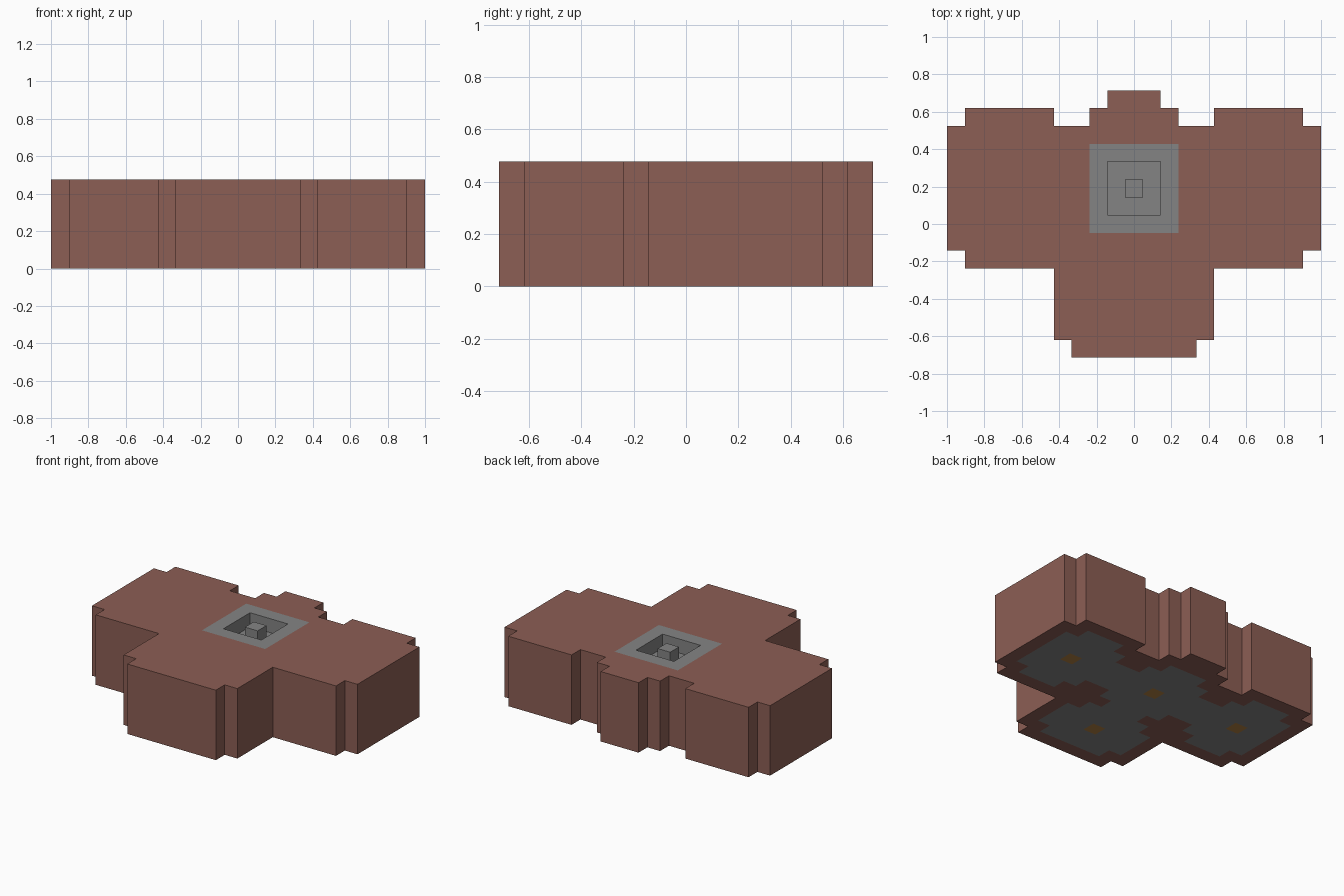
import bpy
import bmesh
from mathutils import Vector

UNIT = 2 / 21      # one block
LAYERS = 5         # blocks in height
DEPTH = 15         # blocks front to back

cube = bpy.data.objects.get("Cube")
if cube:
    bpy.data.objects.remove(cube, do_unlink=True)


def material(name, rgb):
    mat = bpy.data.materials.new(name)
    mat.use_nodes = True
    mat.diffuse_color = (*rgb, 1)
    mat.node_tree.nodes["Principled BSDF"].inputs["Base Color"].default_value = (*rgb, 1)
    return mat


BROWN, GREY, AMBER = range(3)
palette = [
    material("brown clay", (0.262, 0.112, 0.089)),
    material("stone grey", (0.231, 0.231, 0.231)),
    material("amber", (0.434, 0.212, 0.054)),
]


def rect(cx, cy, rx, ry):
    """Block cells around a centre, reaching rx and ry cells outwards."""
    return {(x, y) for x in range(cx - rx, cx + rx + 1)
            for y in range(cy - ry, cy + ry + 1)}


def build_blocks(name, cells, color_rule):
    """Skin a set of block cells with flat faces, then merge coplanar ones."""
    bm = bmesh.new()
    for cell in cells:
        for axis in range(3):
            for sign in (-1, 1):
                normal = Vector((0, 0, 0))
                normal[axis] = sign
                if tuple(int(c + n) for c, n in zip(cell, normal)) in cells:
                    continue
                u = Vector((0, 0, 0))
                u[(axis + 1) % 3] = 0.5
                v = normal.cross(u)
                centre = Vector(cell) + Vector((0, 0, 0.5)) + normal / 2
                corners = (centre - u - v, centre + u - v, centre + u + v, centre - u + v)
                face = bm.faces.new([bm.verts.new(p * UNIT) for p in corners])
                face.material_index = color_rule(cell, normal)
    bmesh.ops.remove_doubles(bm, verts=bm.verts, dist=UNIT / 100)
    bmesh.ops.dissolve_limit(bm, angle_limit=0.01, verts=bm.verts,
                             edges=bm.edges, delimit={'MATERIAL'})
    mesh = bpy.data.meshes.new(name)
    bm.to_mesh(mesh)
    bm.free()
    for mat in palette:
        mesh.materials.append(mat)
    obj = bpy.data.objects.new(name, mesh)
    bpy.context.collection.objects.link(obj)
    return obj


# Four square rooms joined by passages form the floor plan
room_centres = [(-7, 2), (0, 2), (7, 2), (0, -4)]
floor = set()
for cx, cy in room_centres:
    floor |= rect(cx, cy, 2, 2)
floor |= rect(0, 2, 7, 1) | rect(0, -4, 3, 1)
for cx in (-7, 0, 7):
    floor |= rect(cx, 2, 1, 3)
floor |= rect(0, -1, 1, 3)

# Walls surround the floor and a small doorway at the back
doorway = (0, 6)
footprint = set()
for x, y in floor | {doorway}:
    footprint |= rect(x, y, 1, 1)

# Stone frame and shallow well on the roof of the middle room
frame = rect(0, 2, 2, 2)
well = rect(0, 2, 1, 1)
top = LAYERS - 1
cells = {(x, y, z) for x, y in footprint for z in range(LAYERS)
         if not (z == top and (x, y) in well)}


def body_color(cell, normal):
    spot = cell[:2]
    if cell[2] >= top - 1 and spot in frame:
        return GREY
    if normal.z < 0 and spot in room_centres:
        return AMBER
    if normal.z < 0 and spot in floor:
        return GREY
    return BROWN


build_blocks("building_body", cells, body_color)

# Single post standing in the well
build_blocks("well_post", {(0, 2, top)}, lambda cell, normal: GREY)
